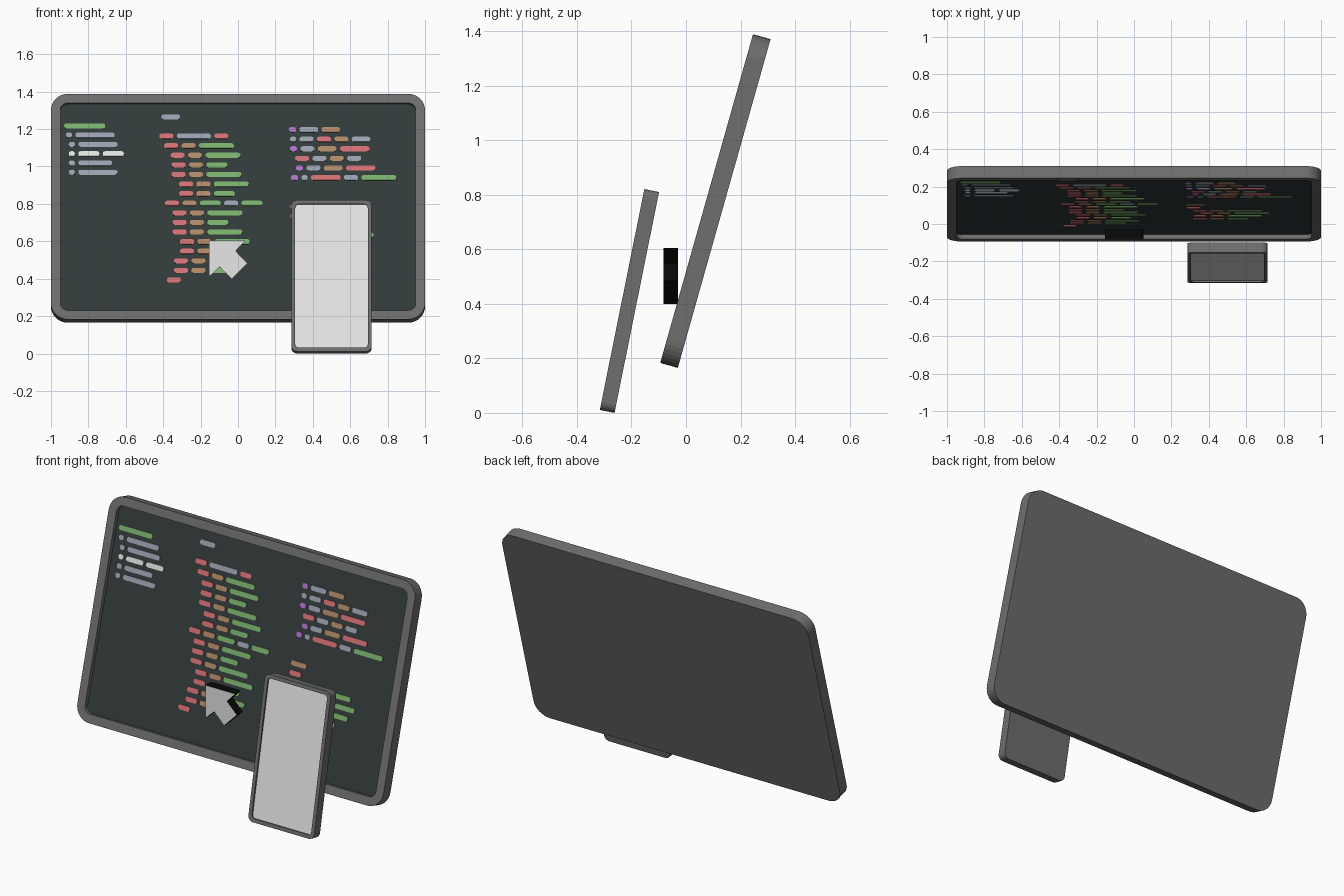
import bpy, bmesh, math
from mathutils import Matrix, Vector

if "Cube" in bpy.data.objects:
    bpy.data.objects.remove(bpy.data.objects["Cube"])


def material(name, r, g, b):
    """Flat colour given as sRGB 0-255, stored linear."""
    lin = [((c / 255 + 0.055) / 1.055) ** 2.4 if c > 10 else c / 255 / 12.92 for c in (r, g, b)]
    m = bpy.data.materials.new(name)
    m.diffuse_color = (*lin, 1)
    m.use_nodes = True
    m.node_tree.nodes["Principled BSDF"].inputs["Base Color"].default_value = m.diffuse_color
    return m


FRAME = material("frame grey", 110, 110, 110)
SCREEN = material("dark screen", 50, 59, 58)
LIGHT = material("light grey", 231, 231, 231)
BLACK = material("black", 8, 8, 8)
CODE = {
    "grey": material("line grey", 156, 163, 177),
    "red": material("line red", 213, 113, 118),
    "green": material("line green", 122, 178, 108),
    "brown": material("line brown", 178, 138, 104),
    "purple": material("line purple", 180, 115, 205),
    "white": material("line white", 232, 238, 232),
}


def finish(bm, name, mats, matrix=Matrix()):
    bmesh.ops.recalc_face_normals(bm, faces=bm.faces)
    me = bpy.data.meshes.new(name)
    bm.to_mesh(me)
    bm.free()
    for m in mats:
        me.materials.append(m)
    ob = bpy.data.objects.new(name, me)
    ob.matrix_world = matrix
    bpy.context.collection.objects.link(ob)
    return ob


def rounded(x0, x1, y0, y1, r, seg):
    """Outline of a rounded rectangle."""
    pts = []
    corners = ((x1 - r, y1 - r), (x0 + r, y1 - r), (x0 + r, y0 + r), (x1 - r, y0 + r))
    for k, (cx, cy) in enumerate(corners):
        for i in range(seg + 1):
            a = math.pi / 2 * (k + i / seg)
            pts.append((cx + r * math.cos(a), cy + r * math.sin(a)))
    return pts


def ring(bm, pts, z):
    return [bm.verts.new((x, y, z)) for x, y in pts]


def bridge(bm, a, b):
    n = len(a)
    return [bm.faces.new((a[i], a[(i + 1) % n], b[(i + 1) % n], b[i])) for i in range(n)]


def prism(bm, pts, z0, z1):
    a, b = ring(bm, pts, z0), ring(bm, pts, z1)
    bridge(bm, a, b)
    bm.faces.new(a[::-1])
    return bm.faces.new(b)


def leaning(x, y, z, degrees):
    """Local x = width, y = up the slab, z = out of its front."""
    s, c = math.sin(math.radians(degrees)), math.cos(math.radians(degrees))
    return Matrix(((1, 0, 0, x), (0, s, -c, y), (0, c, s, z), (0, 0, 0, 1)))


def display(name, matrix, w, h, t, r, rim, r_in, depth, glass):
    """Slab with a raised rim around a recessed glass face."""
    outer = rounded(-w / 2, w / 2, 0, h, r, 8)
    inner = rounded(-w / 2 + rim, w / 2 - rim, rim, h - rim, r_in, 8)
    bm = bmesh.new()
    rings = [ring(bm, outer, 0), ring(bm, outer, t), ring(bm, inner, t), ring(bm, inner, t - depth)]
    bm.faces.new(rings[0][::-1])
    for a, b in zip(rings, rings[1:]):
        bridge(bm, a, b)
    face = bm.faces.new(rings[-1])
    face.material_index = 1
    return finish(bm, name, [FRAME, glass], matrix)


# Monitor and phone, both leaning back
LEAN, BASE_Z, THICK, DEPTH = 15.76, 0.165, 0.067, 0.025
monitor_matrix = leaning(0, -0.03, BASE_Z, LEAN)
display("monitor", monitor_matrix, 2.0, 1.252, THICK, 0.09, 0.05, 0.04, DEPTH, SCREEN)
display("phone", leaning(0.5, -0.262, 0, 11.4), 0.43, 0.826, 0.055, 0.032, 0.021, 0.02, 0.01, LIGHT)

# Coloured dashes on the monitor: letter -> colour and length
DASH = {
    "r": ("red", 0.075), "R": ("red", 0.158),
    "b": ("brown", 0.075), "B": ("brown", 0.1),
    "g": ("green", 0.112), "G": ("green", 0.187), "M": ("green", 0.22),
    "n": ("grey", 0.033), "s": ("grey", 0.075), "t": ("grey", 0.1),
    "S": ("grey", 0.182), "N": ("grey", 0.21),
    "p": ("purple", 0.038), "w": ("white", 0.033), "W": ("white", 0.113),
}
GAP, ROW, HALF = 0.018, 0.0513, 0.014
# Each block: height of the first row, then (start x, dashes) per row
BLOCKS = [
    (1.216, 0.0497, [(-0.93, "M"), (-0.92, "nN"), (-0.905, "nN"), (-0.905, "wWW"),
                     (-0.905, "nS"), (-0.905, "nN")]),
    (1.264, ROW, [(-0.41, "t"), (0, ""), (-0.42, "rSr"), (-0.395, "rbG"), (-0.36, "rbG"),
                  (-0.355, "rbg"), (-0.355, "rbG"), (-0.315, "rbG"), (-0.315, "rbg"),
                  (-0.39, "rbgsg"), (-0.35, "rbG"), (-0.35, "rbg"), (-0.35, "rbG"),
                  (-0.31, "rbG"), (-0.31, "rbg"), (-0.342, "rbG"), (-0.342, "rbg"),
                  (-0.38, "r")]),
    (1.196, ROW, [(0.272, "ptB"), (0.278, "nsrbt"), (0.278, "psBR"), (0.305, "rsbs"),
                  (0.31, "psBR"), (0.283, "pnRsG"), (0, ""), (0, ""), (0.28, "B"),
                  (0.28, "r"), (0.315, "rbG"), (0.352, "rbG"), (0.315, "rbG"), (0.315, "rbg")]),
]
lines = {colour: bmesh.new() for colour in CODE}
floor = THICK - DEPTH
s, c = math.sin(math.radians(LEAN)), math.cos(math.radians(LEAN))
for top, step, rows in BLOCKS:
    for i, (x, dashes) in enumerate(rows):
        v = (top - i * step - BASE_Z - floor * s) / c
        for key in dashes:
            colour, length = DASH[key]
            prism(lines[colour], rounded(x, x + length, v - HALF, v + HALF, 0.012, 3),
                  floor + 0.0005, floor + 0.005)
            x += length + GAP
for colour, bm in lines.items():
    finish(bm, "code_lines_" + colour, [CODE[colour]], monitor_matrix)

# Pointer arrow, upright, black with a light front; mirrored over its diagonal
half = [(0.195, 0), (0.142, 0.057), (0.206, 0.122)]
outline = [(0, 0)] + half + [(b, a) for a, b in reversed(half)]
bm = bmesh.new()
front = prism(bm, [(a, -b) for a, b in outline], 0, 0.054)
front.material_index = 1
finish(bm, "pointer_arrow", [BLACK, LIGHT], leaning(-0.155, -0.029, 0.605, 0))
